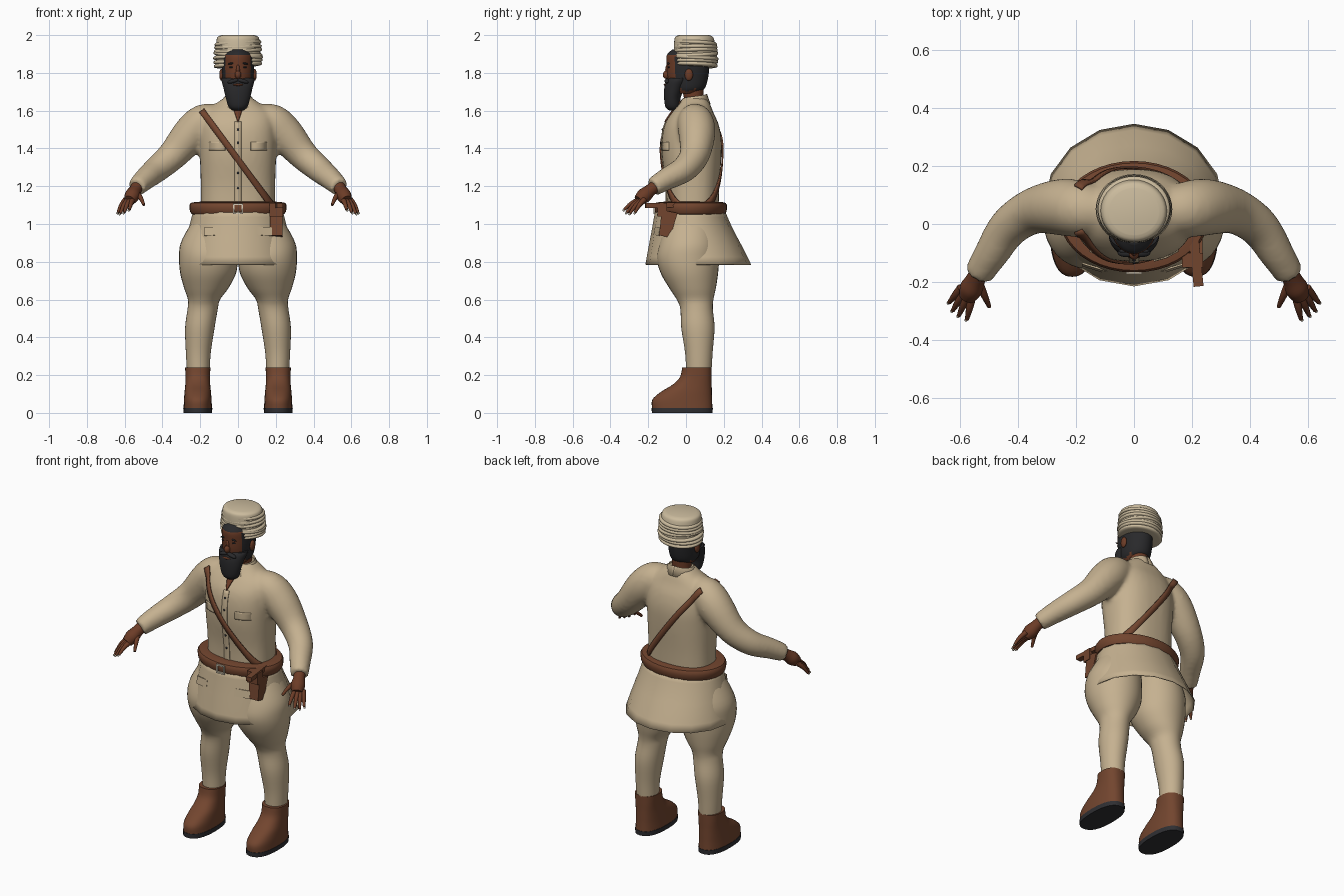
import bpy, bmesh, math, random
from mathutils import Vector, Matrix
from mathutils.bvhtree import BVHTree

random.seed(4)
if "Cube" in bpy.data.objects:
    bpy.data.objects.remove(bpy.data.objects["Cube"])


def material(name, rgb):
    m = bpy.data.materials.new(name)
    m.use_nodes = True
    m.diffuse_color = (*rgb, 1)
    m.node_tree.nodes["Principled BSDF"].inputs["Base Color"].default_value = (*rgb, 1)
    return m


CLOTH = material("khaki cloth", (0.56, 0.44, 0.28))
WRAP = material("pale wrap cloth", (0.60, 0.50, 0.34))
SKIN = material("brown skin", (0.15, 0.045, 0.02))
LEATHER = material("brown leather", (0.17, 0.06, 0.028))
HAIR = material("black hair", (0.022, 0.022, 0.024))
SOLE = material("dark sole", (0.028, 0.028, 0.032))
BONE = material("pale bone", (0.68, 0.6, 0.47))


def finish(name, bm, mat, mirror=False, angle=40):
    bmesh.ops.recalc_face_normals(bm, faces=bm.faces[:])
    mesh = bpy.data.meshes.new(name)
    bm.to_mesh(mesh)
    bm.free()
    ob = bpy.data.objects.new(name, mesh)
    bpy.context.collection.objects.link(ob)
    mesh.materials.append(mat)
    for o in bpy.context.selected_objects:
        o.select_set(False)
    ob.select_set(True)
    bpy.context.view_layer.objects.active = ob
    bpy.ops.object.shade_smooth_by_angle(angle=math.radians(angle))
    if mirror:
        ob.modifiers.new("mirror", "MIRROR").use_mirror_merge = False
    return ob


def spline(keys, steps):
    """Smooth curve through tuples of any length."""
    out = []
    for i in range(len(keys) - 1):
        a, b, c, d = (keys[max(0, min(len(keys) - 1, i + k))] for k in (-1, 0, 1, 2))
        for s in range(steps):
            t = s / steps
            out.append([q + 0.5 * t * (r - p + t * (2 * p - 5 * q + 4 * r - u + t * (3 * (q - r) + u - p)))
                        for p, q, r, u in zip(a, b, c, d)])
    return out + [list(keys[-1])]


def skin_rings(bm, rings, cap=True):
    rows = [[bm.verts.new(p) for p in ring] for ring in rings]
    n = len(rows[0])
    for lo, hi in zip(rows, rows[1:]):
        for i in range(n):
            bm.faces.new((lo[i], lo[(i + 1) % n], hi[(i + 1) % n], hi[i]))
    if cap:
        bm.faces.new(rows[0])
        bm.faces.new(rows[-1])


def loft(bm, keys, segs=32, steps=4, power=2.0, cap=True):
    """Stack of rounded sections: z, centre x, centre y, radius x, radius y."""
    def ring(z, cx, cy, rx, ry):
        pts = []
        for i in range(segs):
            a = math.tau * i / segs
            c, s = math.cos(a), math.sin(a)
            pts.append((cx + rx * math.copysign(abs(c) ** (2 / power), c),
                        cy + ry * math.copysign(abs(s) ** (2 / power), s), z))
        return pts
    skin_rings(bm, [ring(*k) for k in spline(keys, steps)], cap)


def tube(bm, keys, segs=16, steps=4):
    """Round limb through points: x, y, z, radius."""
    path = spline(keys, steps)
    pts = [Vector(p[:3]) for p in path]
    rings = []
    for i, p in enumerate(path):
        d = pts[min(i + 1, len(pts) - 1)] - pts[max(i - 1, 0)]
        rot = d.to_track_quat("Z", "Y")
        rings.append([pts[i] + rot @ (Vector((math.cos(a), math.sin(a), 0)) * p[3])
                      for a in (math.tau * k / segs for k in range(segs))])
    skin_rings(bm, rings)


def place(loc, size, tilt=(0, 0, 0)):
    rot = Matrix.Rotation(tilt[0], 4, "X") @ Matrix.Rotation(tilt[1], 4, "Y") @ Matrix.Rotation(tilt[2], 4, "Z")
    return Matrix.Translation(loc) @ rot @ Matrix.Diagonal((*size, 1))


def blob(name, loc, size, mat, mirror=False, tilt=(0, 0, 0)):
    bm = bmesh.new()
    bmesh.ops.create_uvsphere(bm, u_segments=16, v_segments=10, radius=1, matrix=place(loc, size, tilt))
    return finish(name, bm, mat, mirror)


def loft_part(name, keys, mat, mirror=False, **kw):
    bm = bmesh.new()
    loft(bm, keys, **kw)
    return finish(name, bm, mat, mirror)


# Shirt: torso and sleeves fused into one soft surface
bm = bmesh.new()
loft(bm, [(1.06, 0, .035, .197, .137), (1.2, 0, .035, .197, .142), (1.35, 0, .03, .202, .157),
          (1.45, 0, .03, .205, .158), (1.53, 0, .03, .2, .142), (1.59, 0, .035, .18, .11),
          (1.635, 0, .045, .12, .083), (1.67, 0, .045, .072, .064)], power=2.4)
for s in (1, -1):
    tube(bm, [(s * .1, .04, 1.56, .075), (s * .18, .05, 1.54, .096), (s * .25, .058, 1.475, .098),
              (s * .345, .045, 1.365, .08), (s * .43, -.01, 1.29, .07),
              (s * .49, -.1, 1.24, .06), (s * .538, -.175, 1.195, .05)], segs=20)
shirt = finish("shirt", bm, CLOTH)
mod = shirt.modifiers.new("fuse", "REMESH")
mod.mode = "VOXEL"
mod.voxel_size = 0.013
mod.use_smooth_shade = True
mod = shirt.modifiers.new("soften", "SMOOTH")
mod.iterations = 6
for m in list(shirt.modifiers):
    bpy.ops.object.modifier_apply(modifier=m.name)
body = BVHTree.FromObject(shirt, bpy.context.evaluated_depsgraph_get())


def ribbon(name, start, end, w0, w1, mat, side=-1, n=24, lift=0.004, mirror=False):
    """Thin strip laid over the shirt from one (x, z) to another."""
    bm = bmesh.new()
    a, b = Vector(start), Vector(end)
    across = Vector((b.y - a.y, a.x - b.x)).normalized()
    prev = None
    for i in range(n + 1):
        c, w = a.lerp(b, i / n), w0 + (w1 - w0) * i / n
        row = []
        for k in (-1, 0, 1):
            p = c + across * (w * k / 2)
            hit = body.ray_cast(Vector((p.x, side * 2, p.y)), Vector((0, -side, 0)))[0]
            if hit:
                row.append(bm.verts.new(hit + Vector((0, side * lift, 0))))
        if len(row) < 3:
            prev = None
            continue
        if prev:
            for k in (0, 1):
                bm.faces.new((prev[k], prev[k + 1], row[k + 1], row[k]))
        prev = row
    ob = finish(name, bm, mat, mirror)
    sol = ob.modifiers.new("thickness", "SOLIDIFY")
    sol.thickness = 0.008
    sol.offset = 0


for side, label in ((-1, "front"), (1, "back")):
    ribbon("shoulder_strap_" + label, (-.192, 1.6), (.178, 1.1), .032, .032, LEATHER, side, 40, .007)
ribbon("open_neck", (0, 1.65), (0, 1.54), .075, .004, SKIN)
ribbon("button_placket", (0, 1.54), (0, 1.1), .035, .035, CLOTH, lift=.001)
ribbon("chest_pocket_flap", (.11, 1.435), (.11, 1.39), .085, .085, CLOTH, n=6, lift=.002, mirror=True)
for z in (1.5, 1.43, 1.35, 1.27, 1.19):
    hit = body.ray_cast(Vector((0, -2, z)), Vector((0, 1, 0)))[0]
    blob("shirt_button", hit + Vector((0, -.005, 0)), (.006, .004, .006), SOLE)

# Collar: a folded band, open and pointed at the front
bm = bmesh.new()
rows = []
for i in range(13):
    t = i / 12
    a = math.radians(-72 + 162 * t)
    c, s = math.cos(a), math.sin(a)
    tip = max(0, 1 - t * 4)
    rows.append([bm.verts.new(p) for p in (
        (.06 * c, .045 + .058 * s, 1.64),
        (.07 * c, .045 + .066 * s, 1.665 + .025 * t),
        ((.1 + .06 * tip) * c + .012 * tip, .045 + (.085 + .026 * tip) * s, 1.635 - .035 * tip))])
for lo, hi in zip(rows, rows[1:]):
    for k in (0, 1):
        bm.faces.new((lo[k], hi[k], hi[k + 1], lo[k + 1]))
collar = finish("collar", bm, CLOTH, True)
collar.modifiers.new("thickness", "SOLIDIFY").thickness = 0.006

# Hands: palm, spread fingers and pale nails
tips = [(.498, -.285, 1.1), (.575, -.328, 1.075), (.603, -.315, 1.06), (.624, -.298, 1.055), (.636, -.27, 1.06)]
bm = bmesh.new()
tube(bm, [(.528, -.155, 1.205, .033), (.545, -.19, 1.178, .033), (.56, -.222, 1.15, .04), (.574, -.25, 1.125, .03)])
for i, tip in enumerate(tips):
    root = Vector((.535, -.2, 1.165)) if i == 0 else Vector((.543 + .013 * i, -.252 + .008 * i, 1.13))
    mid = root.lerp(Vector(tip), .55) + Vector((0, 0, .008))
    tube(bm, [(*root, .015), (*mid, .012), (*tip, .007)], segs=10)
finish("hand", bm, SKIN, True)
for tip in tips[1:]:
    blob("fingernail", Vector(tip) + Vector((.003, -.002, -.003)), (.006, .006, .006), BONE, True)

# Trousers: full thighs narrowing below the knee
loft_part("trouser_leg", [
    (.22, .21, .068, .06, .067), (.32, .21, .068, .066, .073), (.45, .202, .063, .078, .088),
    (.55, .187, .056, .08, .086), (.6, .18, .048, .085, .097), (.66, .168, .035, .117, .123),
    (.74, .158, .018, .148, .152), (.82, .157, .01, .155, .165), (.9, .155, .015, .148, .155),
    (1, .135, .02, .115, .13), (1.06, .12, .02, .09, .11)], CLOTH, True)

# Flared coat skirt
skirt = loft_part("coat_skirt", [(.785, 0, .065, .31, .28), (.88, 0, .05, .287, .248),
                                 (.98, 0, .033, .26, .212), (1.08, 0, .02, .235, .182)],
                  CLOTH, segs=16, steps=2, cap=False)
skirt.modifiers.new("thickness", "SOLIDIFY").thickness = 0.005

# Belt and buckle
loft_part("belt", [(1.05, 0, .025, .2, .14), (1.052, 0, .025, .245, .182), (1.085, 0, .025, .257, .192),
                   (1.112, 0, .025, .25, .185), (1.118, 0, .025, .2, .14)], LEATHER, segs=40, steps=2)


def box(name, loc, size, mat, tilt=(0, 0, 0), taper=1.0, mirror=False):
    bm = bmesh.new()
    bmesh.ops.create_cube(bm, size=1)
    for v in bm.verts:
        if v.co.z < 0:
            v.co.y *= taper
    bm.transform(place(loc, size, tilt))
    return finish(name, bm, mat, mirror)


for z in (1.058, 1.104):
    box("buckle_bar", (0, -.169, z), (.054, .008, .008), BONE)
box("buckle_side", (.023, -.169, 1.081), (.008, .008, .05), BONE, mirror=True)
box("skirt_pocket_flap", (.135, -.152, .962), (.09, .006, .045), CLOTH, (-.17, 0, .3), mirror=True)

# Holster with the grip standing forward
box("holster_pouch", (.202, -.1, 1.0), (.066, .085, .135), LEATHER, (-.2, 0, 0), .7)
box("holster_loop", (.202, -.125, 1.075), (.072, .05, .07), LEATHER)
box("holster_grip", (.213, -.12, 1.1), (.034, .19, .026), LEATHER, (.03, 0, .1))

# Boots with dark soles
profile = [(.025, -.18, .14, .075), (.07, -.178, .138, .073), (.11, -.135, .137, .07),
           (.15, -.07, .136, .066), (.19, -.032, .136, .065), (.24, -.02, .136, .067)]
loft_part("boot", [(z, .213, (f + b) / 2, w, (b - f) / 2) for z, f, b, w in profile], LEATHER, True, power=2.4)
loft_part("boot_sole", [(0, .213, -.02, .076, .161), (.027, .213, -.02, .077, .162)], SOLE, True, steps=1, power=2.4)

# Head: skin face framed by hair
loft_part("neck", [(1.56, 0, .04, .06, .055), (1.64, 0, .042, .055, .05), (1.74, 0, .035, .055, .06)], SKIN)
head = loft_part("head", [(1.69, 0, 0, .055, .06), (1.72, 0, .01, .075, .09), (1.78, 0, .01, .083, .108),
                          (1.84, 0, .01, .085, .112), (1.895, 0, .005, .078, .106), (1.925, 0, .01, .05, .08)],
                 SKIN, segs=48, steps=6)
head.data.materials.append(HAIR)
for p in head.data.polygons:
    c = p.center
    p.material_index = int((c.y > -.03 and (c.z > 1.72 or c.y > .05)) or abs(c.x) > .066 or c.z > 1.895)
blob("ear", (.087, .015, 1.79), (.012, .022, .032), SKIN, True)
blob("nose", (0, -.104, 1.79), (.017, .019, .022), SKIN)
blob("nose_bridge", (0, -.098, 1.815), (.01, .012, .03), SKIN)
blob("eye", (.033, -.09, 1.83), (.014, .006, .005), HAIR, True)
blob("eyebrow", (.034, -.093, 1.85), (.02, .006, .005), HAIR, True, (0, .15, 0))
loft_part("beard", [(1.6, 0, -.066, .025, .022), (1.62, 0, -.07, .05, .039), (1.67, 0, -.072, .065, .044),
                    (1.72, 0, -.06, .077, .055), (1.755, 0, -.045, .086, .06), (1.772, 0, -.035, .086, .055)], HAIR)
blob("moustache", (.026, -.1, 1.757), (.032, .014, .011), HAIR, True, (0, .25, 0))
blob("lips", (0, -.11, 1.737), (.026, .008, .006), SKIN)

# Turban: rounded crown with uneven wound bands
loft_part("turban_crown", [(1.845, 0, .05, .115, .112), (1.9, 0, .05, .118, .114), (1.96, 0, .045, .115, .108),
                           (1.99, 0, .043, .108, .1), (2.0, 0, .043, .085, .08)], WRAP, segs=40)
for i in range(7):
    z = 1.842 + i * .019
    tilt_x, tilt_y = random.uniform(-.07, .05), random.uniform(-.08, .08)
    r = .122 - .002 * abs(i - 2)
    bm = bmesh.new()
    loft(bm, [(-.011, 0, 0, r - .012, r - .015), (-.007, 0, 0, r + .006, r + .001), (.002, 0, 0, r + .01, r + .004),
              (.01, 0, 0, r + .003, r - .002), (.013, 0, 0, r - .012, r - .015)], segs=40, steps=2)
    bm.transform(place((0, .051, z), (1, .96, 1), (tilt_x, tilt_y, 0)))
    finish("turban_band", bm, WRAP)
